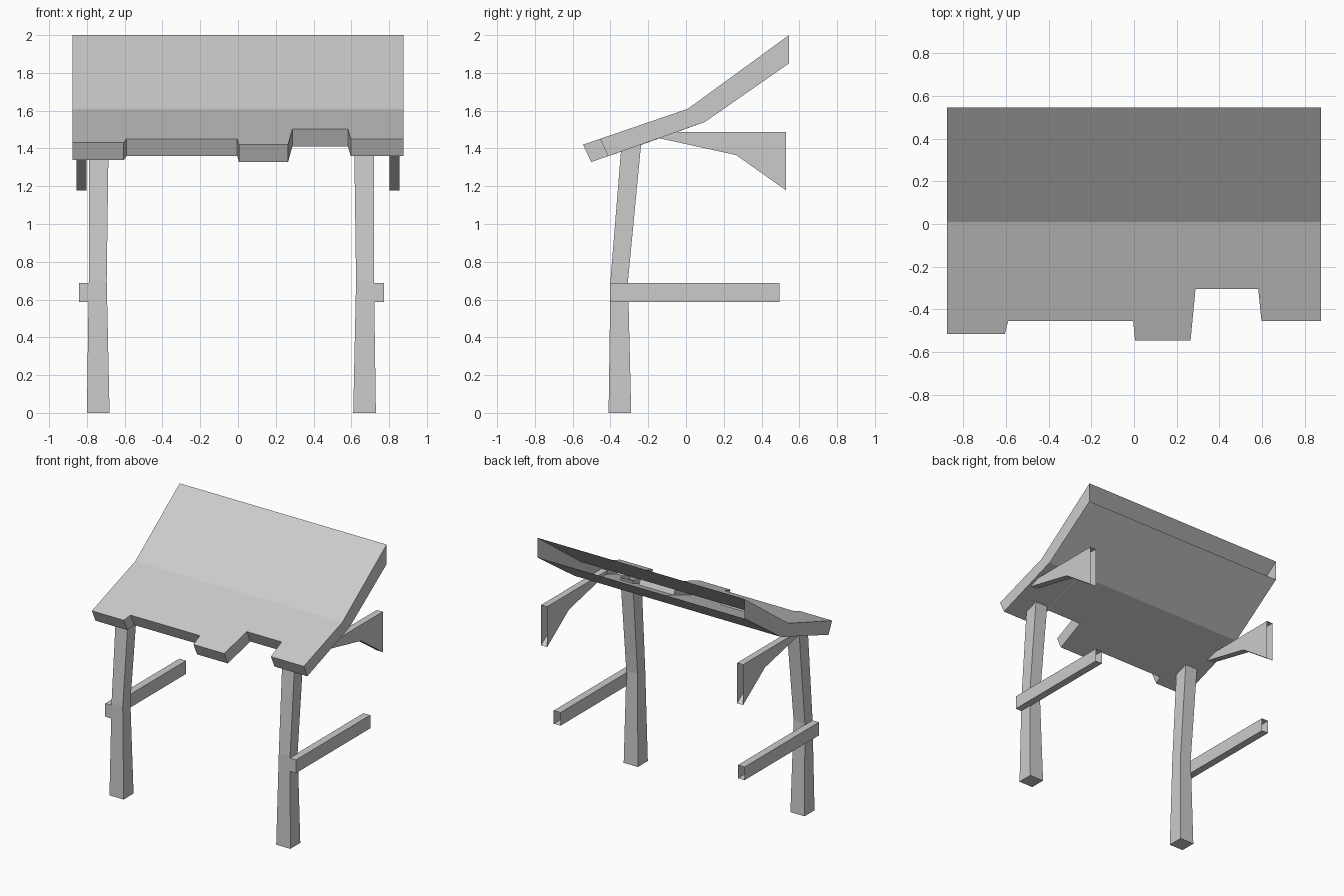
import bpy, bmesh

if "Cube" in bpy.data.objects:
    bpy.data.objects.remove(bpy.data.objects["Cube"])


def loft(name, rings, closed=True, caps=(True, True)):
    """Skin a series of equal-length rings, optionally capping either end."""
    bm = bmesh.new()
    rows = [[bm.verts.new(p) for p in ring] for ring in rings]
    n = len(rows[0])
    for a, b in zip(rows, rows[1:]):
        for i in range(n if closed else n - 1):
            j = (i + 1) % n
            bm.faces.new((a[i], a[j], b[j], b[i]))
    for row, cap in zip((rows[0], rows[-1]), caps):
        if cap:
            bm.faces.new(row)
    bmesh.ops.recalc_face_normals(bm, faces=bm.faces)
    bmesh.ops.dissolve_limit(bm, angle_limit=0.01, verts=bm.verts, edges=bm.edges)
    mesh = bpy.data.meshes.new(name)
    bm.to_mesh(mesh)
    bm.free()
    obj = bpy.data.objects.new(name, mesh)
    bpy.context.collection.objects.link(obj)
    return obj


def rect(x0, x1, y0, y1, z):
    return [(x0, y0, z), (x1, y0, z), (x1, y1, z), (x0, y1, z)]


def upright(x0, x1, y, z0, z1):
    return [(x0, y, z0), (x1, y, z0), (x1, y, z1), (x0, y, z1)]


# Roof: bent slab with a broken front edge, open along the back
front_edge = [(-0.875, -0.515), (-0.605, -0.515), (-0.59, -0.455), (-0.004, -0.455),
              (0.005, -0.545), (0.265, -0.545), (0.288, -0.305), (0.582, -0.305),
              (0.597, -0.455), (0.875, -0.455)]
sections = []
for x, y in front_edge:
    z = 1.61 + (y - 0.01) * 0.342
    sections.append([(x, 0.545, 2.0), (x, 0.01, 1.61), (x, y, z),
                     (x, y + 0.043, z - 0.092), (x, 0.10, 1.54), (x, 0.545, 1.85)])
loft("roof", sections, closed=False)

# The posts and rails pair up about x = -0.035, the brackets about x = 0
for side, s in (("left", -1), ("right", 1)):
    def fx(x):
        return -0.035 + s * x

    # Post: tapered, then leaning back into the roof
    loft(side + "_post", [
        rect(fx(0.645), fx(0.765), -0.41, -0.29, 0.0),
        rect(fx(0.66), fx(0.755), -0.40, -0.307, 0.70),
        rect(fx(0.65), fx(0.755), -0.34, -0.236, 1.44)], caps=(True, False))

    # Rail running back from the post, open at the rear end
    loft(side + "_rail", [upright(fx(0.75), fx(0.807), y, 0.587, 0.688)
                          for y in (-0.402, 0.495)], caps=(True, False))

    # Roof bracket flaring downward, open at the rear end
    loft(side + "_bracket", [upright(s * 0.803, s * 0.854, y, z, 1.487)
                             for y, z in ((-0.2, 1.467), (0.265, 1.365), (0.53, 1.178))],
         caps=(True, False))
